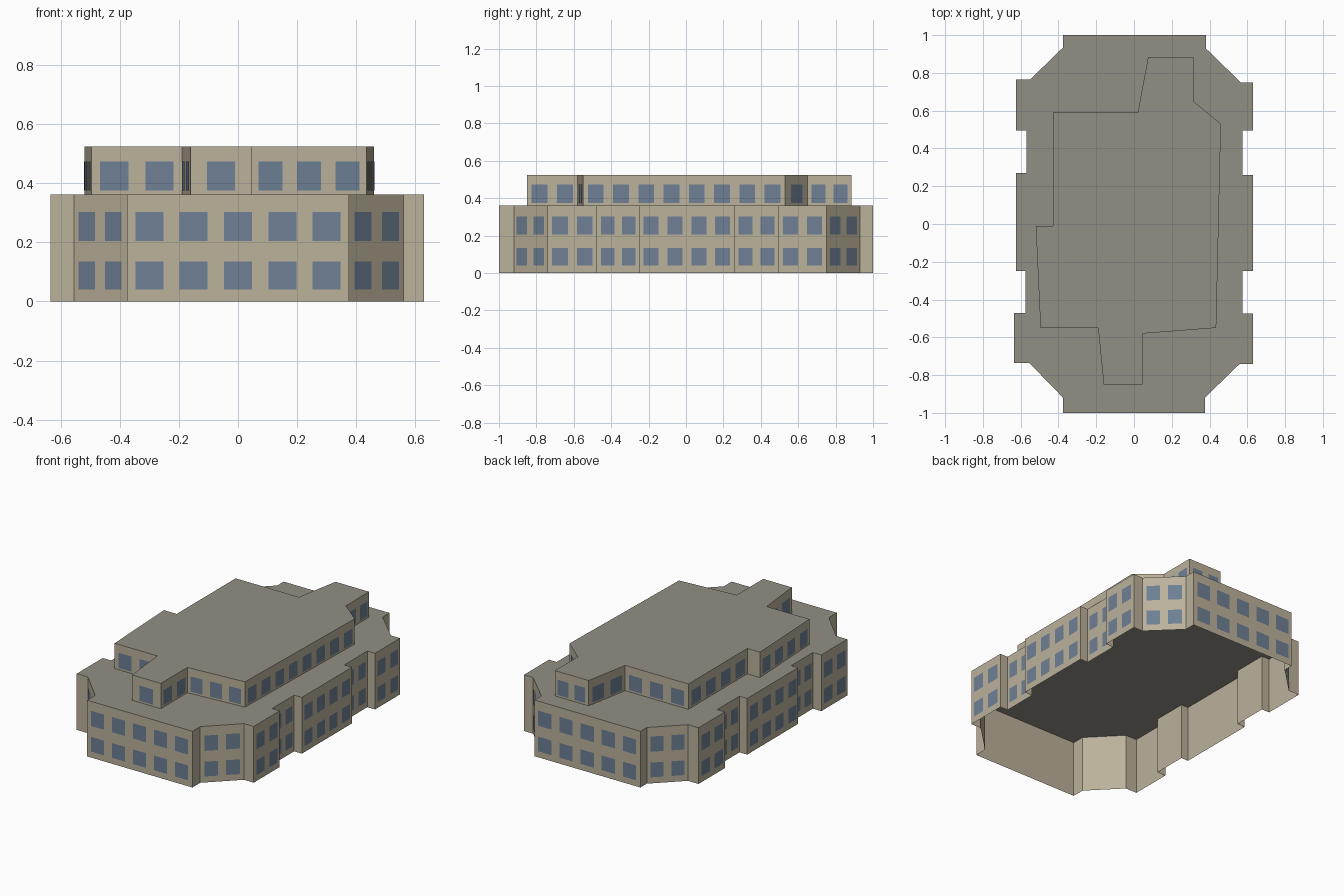
import bpy
from mathutils import Vector

cube = bpy.data.objects.get("Cube")
if cube:
    bpy.data.objects.remove(cube, do_unlink=True)


def make_material(name, rgb):
    mat = bpy.data.materials.new(name)
    mat.use_nodes = True
    colour = (*rgb, 1)
    mat.diffuse_color = colour
    mat.node_tree.nodes["Principled BSDF"].inputs["Base Color"].default_value = colour
    return mat


WALL = make_material("beige wall", (.50, .445, .33))
ROOF = make_material("grey roof", (.288, .275, .235))
GLASS = make_material("blue glass", (.156, .216, .30))


def make_object(name, verts, faces, material):
    mesh = bpy.data.meshes.new(name)
    mesh.from_pydata(verts, [], faces)
    mesh.materials.append(material)
    obj = bpy.data.objects.new(name, mesh)
    bpy.context.collection.objects.link(obj)
    return obj


def make_walls(name, outline, bottom, top):
    """Upright wall sheets around a counter-clockwise outline."""
    n = len(outline)
    verts = [(x, y, z) for z in (bottom, top) for x, y in outline]
    faces = [(i, (i + 1) % n, n + (i + 1) % n, n + i) for i in range(n)]
    make_object(name, verts, faces, WALL)


def make_roof(name, outline, z):
    make_object(name, [(x, y, z) for x, y in outline], [range(len(outline))], ROOF)


def make_windows(name, outline, rows):
    """Evenly spaced panes on every wall long enough to hold one."""
    verts, faces = [], []
    for i, start in enumerate(outline):
        a = Vector(start)
        run = Vector(outline[(i + 1) % len(outline)]) - a
        if run.length < .1:
            continue
        along = run.normalized()
        outward = Vector((along.y, -along.x)) * .003
        count = max(1, round(run.length / .14))
        pitch = run.length / count
        half = min(.095, pitch * .63) / 2
        for k in range(count):
            centre = a + along * pitch * (k + .5) + outward
            left, right = centre - along * half, centre + along * half
            for low, high in rows:
                first = len(verts)
                verts += [(*left, low), (*right, low), (*right, high), (*left, high)]
                faces.append(range(first, first + 4))
    make_object(name, verts, faces, GLASS)


# Main storeys: long block with bevelled corners and projecting bays
main_outline = [
    (-.375, -1), (.375, -1), (.375, -.92), (.56, -.74),
    (.63, -.74), (.63, -.475), (.575, -.475), (.575, -.25),
    (.63, -.25), (.63, .26), (.575, .26), (.575, .495),
    (.63, .495), (.63, .75), (.565, .75), (.38, .93),
    (.38, 1), (-.375, 1), (-.375, .935), (-.55, .765),
    (-.625, .765), (-.625, .495), (-.57, .495), (-.57, .27),
    (-.625, .27), (-.625, -.25), (-.575, -.25), (-.575, -.47),
    (-.635, -.47), (-.635, -.735), (-.555, -.735), (-.375, -.92),
]
make_walls("main_walls", main_outline, 0, .362)
make_roof("main_roof", main_outline, .362)
make_windows("main_windows", main_outline, [(.04, .135), (.205, .303)])

# Set-back top storey
top_outline = [
    (-.495, -.55), (-.19, -.55), (-.16, -.85), (.045, -.85),
    (.045, -.58), (.435, -.55), (.46, .53), (.315, .65),
    (.315, .885), (.075, .885), (.02, .59), (-.43, .59),
    (-.43, -.01), (-.52, -.01),
]
make_walls("top_walls", top_outline, .362, .525)
make_roof("top_roof", top_outline, .525)
make_windows("top_windows", top_outline, [(.375, .473)])
